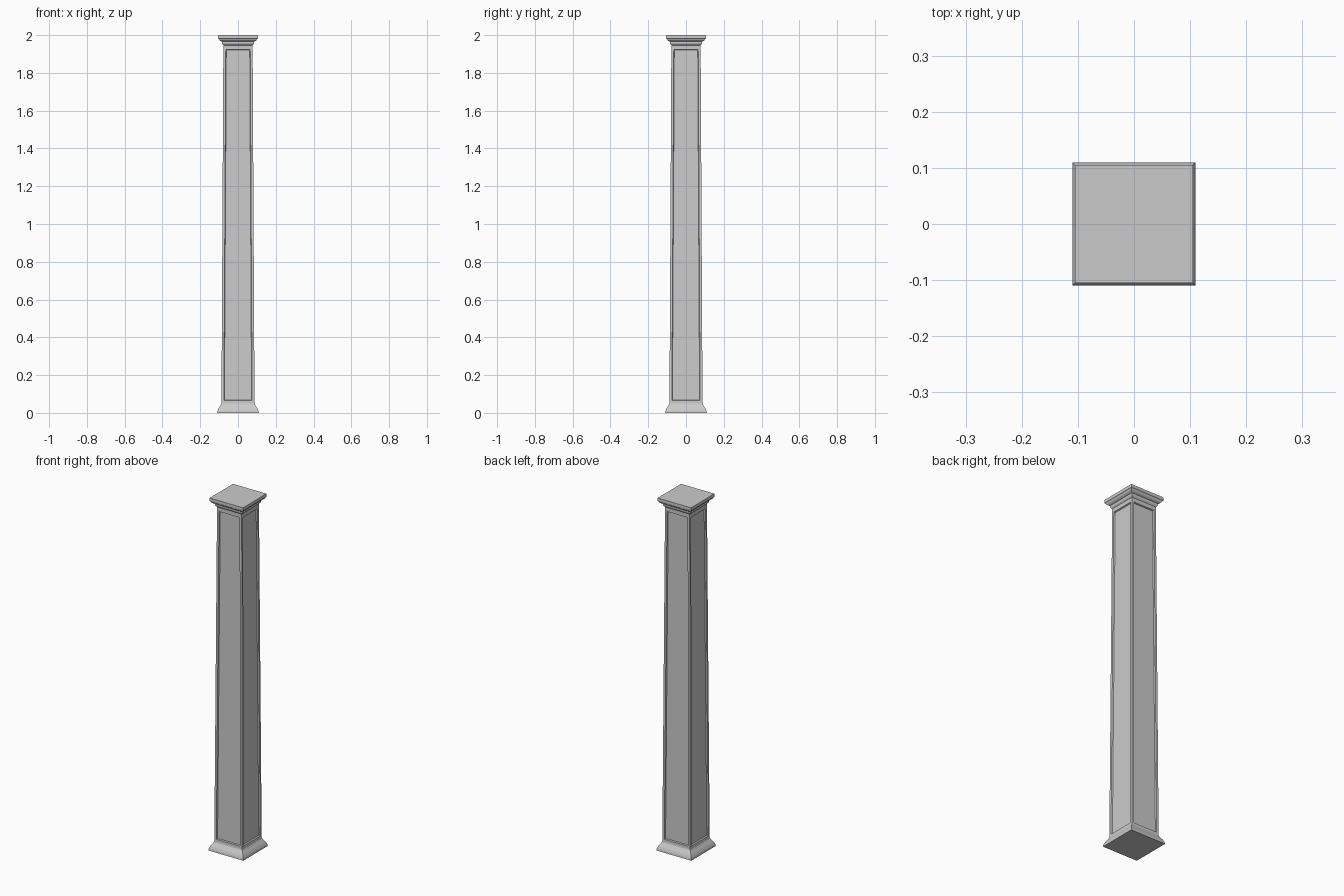
import bpy, bmesh

if "Cube" in bpy.data.objects:
    bpy.data.objects.remove(bpy.data.objects["Cube"])


def square_loft(name, profile, cap_bottom=False, cap_top=False, panels=False):
    """Stack square rings given as (half width, height) and skin them."""
    bm = bmesh.new()
    rings = [[bm.verts.new((sx * w, sy * w, z))
              for sx, sy in ((-1, -1), (1, -1), (1, 1), (-1, 1))]
             for w, z in profile]
    sides = []
    for a, b in zip(rings, rings[1:]):
        for i in range(4):
            j = (i + 1) % 4
            sides.append(bm.faces.new((a[i], a[j], b[j], b[i])))
    if cap_bottom:
        bm.faces.new(rings[0][::-1])
    if cap_top:
        bm.faces.new(rings[-1])
    bm.normal_update()
    if panels:
        # flat border, then a narrow sloped step into the recessed panel
        bmesh.ops.inset_individual(bm, faces=sides, thickness=0.018)
        bm.normal_update()
        bmesh.ops.inset_individual(bm, faces=sides, thickness=0.004, depth=-0.007)
    mesh = bpy.data.meshes.new(name)
    bm.to_mesh(mesh)
    bm.free()
    obj = bpy.data.objects.new(name, mesh)
    bpy.context.collection.objects.link(obj)
    return obj


# Flared plinth
square_loft("base", [(0.11, 0), (0.108, 0.012), (0.102, 0.025), (0.094, 0.037),
                     (0.089, 0.045), (0.0875, 0.052)], cap_bottom=True)

# Tapered shaft with a recessed panel on each side
square_loft("shaft", [(0.0875, 0.052), (0.0775, 1.936)], panels=True)

# Stepped capital
square_loft("capital", [(0.0775, 1.936), (0.0775, 1.946), (0.083, 1.952), (0.085, 1.957),
                        (0.085, 1.965), (0.092, 1.968), (0.098, 1.973), (0.101, 1.979),
                        (0.105, 1.982), (0.105, 2.0)], cap_top=True)
